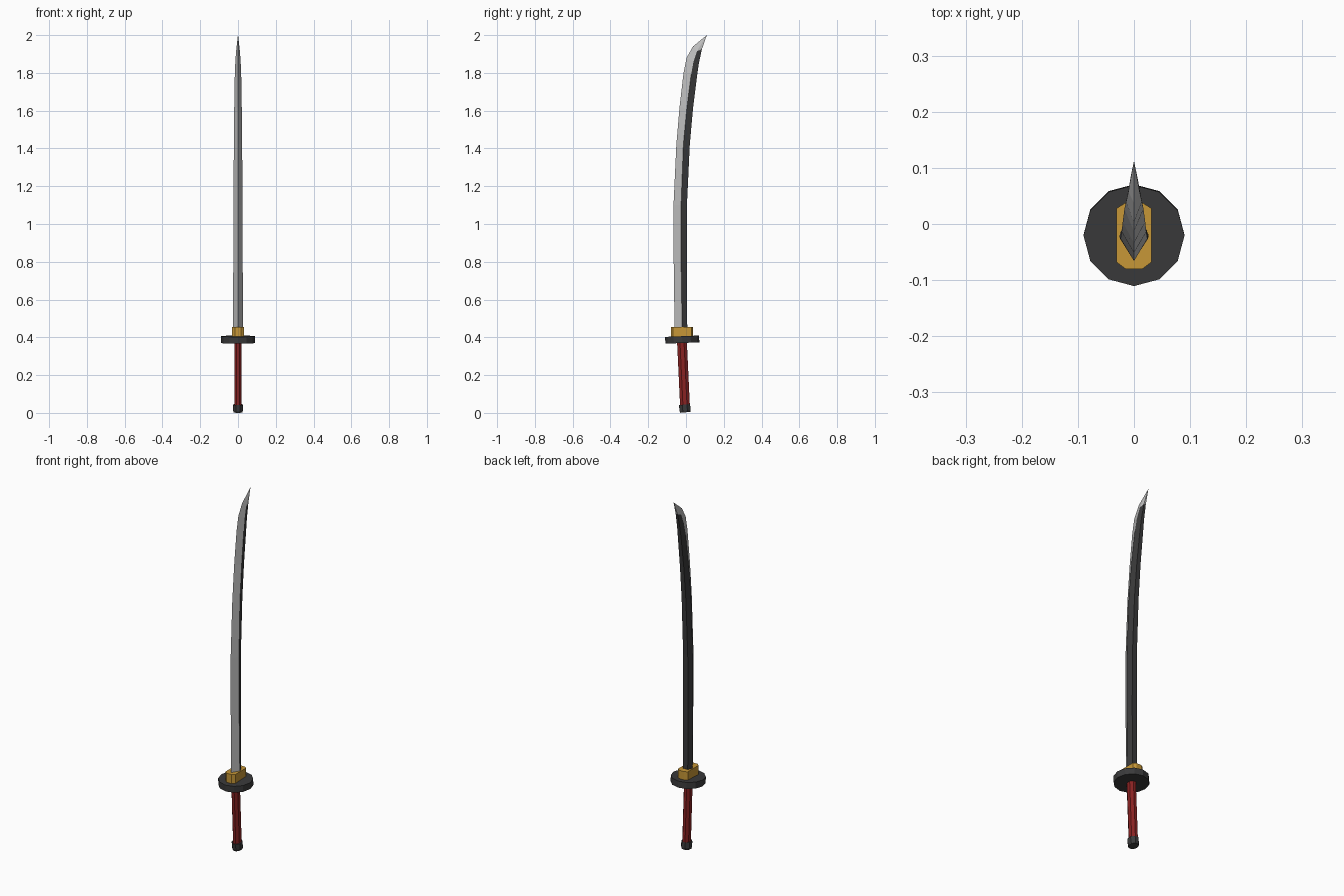
import bpy, math
from mathutils import Matrix, Vector

if "Cube" in bpy.data.objects:
    bpy.data.objects.remove(bpy.data.objects["Cube"])


def material(name, rgb):
    m = bpy.data.materials.new(name)
    m.diffuse_color = (*rgb, 1)
    m.use_nodes = True
    m.node_tree.nodes["Principled BSDF"].inputs["Base Color"].default_value = m.diffuse_color
    return m


STEEL = material("polished steel", (0.53, 0.53, 0.53))
DARK = material("dark iron", (0.042, 0.042, 0.043))
GOLD = material("brass gold", (0.57, 0.31, 0.038))
RED = material("red wrap", (0.25, 0.016, 0.016))


def loft(name, rings, mats, mat_rule=lambda ring, side: 0):
    """Skin closed rings of equal point count, with capped ends."""
    n = len(rings[0])
    verts = [p for r in rings for p in r]
    faces, ids = [list(range(n))[::-1]], [0]
    for i in range(len(rings) - 1):
        for k in range(n):
            j = (k + 1) % n
            faces.append([i * n + k, i * n + j, (i + 1) * n + j, (i + 1) * n + k])
            ids.append(mat_rule(i, k))
    faces.append([(len(rings) - 1) * n + k for k in range(n)])
    ids.append(0)
    me = bpy.data.meshes.new(name)
    me.from_pydata(verts, [], faces)
    for m in mats:
        me.materials.append(m)
    for p, i in zip(me.polygons, ids):
        p.material_index = i
    ob = bpy.data.objects.new(name, me)
    bpy.context.collection.objects.link(ob)
    return ob


def ngon(n, rx, ry, phase=0):
    return [(rx * math.cos(math.tau * (k + phase) / n),
             ry * math.sin(math.tau * (k + phase) / n)) for k in range(n)]


def tilted(outline, center, tilt, levels):
    """Stack scaled copies of an outline along an axis leaning about x."""
    rot = Matrix.Rotation(tilt, 3, 'X')
    return [[Vector(center) + rot @ Vector((x * s, y * s, h)) for x, y in outline]
            for h, s in levels]


# Blade stations: edge y, z / ridge y, z / spine y, z / half width
stations = [
    (-0.060, 0.42, -0.020, 0.42, 0.007, 0.42, 0.026),
    (-0.065, 0.80, -0.026, 0.80, 0.004, 0.80, 0.025),
    (-0.066, 1.10, -0.026, 1.10, 0.005, 1.10, 0.024),
    (-0.051, 1.42, -0.014, 1.42, 0.020, 1.42, 0.022),
    (-0.034, 1.62, 0.004, 1.61, 0.037, 1.61, 0.020),
    (-0.013, 1.80, 0.027, 1.79, 0.058, 1.78, 0.017),
    (0.003, 1.88, 0.040, 1.86, 0.068, 1.85, 0.014),
    (0.037, 1.94, 0.058, 1.915, 0.084, 1.925, 0.010),
    (0.110, 2.00, 0.1102, 2.00, 0.1104, 2.00, 0.0005),
]
rings = []
for ey, ez, ry, rz, sy, sz, w in stations:
    rings.append([(0, ey, ez), (w, ry, rz), (w * 0.6, sy, sz),
                  (-w * 0.6, sy, sz), (-w, ry, rz)])
# Dark back on the three rear strips, bright steel on edge and tip
loft("blade", rings, [STEEL, DARK],
     lambda i, k: 1 if k in (1, 2, 3) and i < len(stations) - 2 else 0)

# Chamfered brass collar at the base of the blade
half = [(0.015, -0.08), (0.031, -0.068), (0.031, 0.028), (0.015, 0.038)]
outline = half + [(-x, y) for x, y in reversed(half)]
loft("blade_collar", [[(x, y, z) for x, y in outline] for z in (0.395, 0.455)], [GOLD])

# Twelve sided guard, square to the leaning grip
loft("guard", tilted(ngon(12, 0.09, 0.09), (0, -0.02, 0.388), 0.04,
                     [(-0.018, 1), (0.018, 1)]), [DARK])

# Eight sided grip
loft("grip", tilted(ngon(8, 0.021, 0.028, 0.5), (0, -0.005, 0.03), 0.047,
                    [(0, 1), (0.35, 1)]), [RED])

# Pommel cap
loft("pommel", tilted(ngon(8, 0.027, 0.031, 0.5), (0, -0.006, 0.026), 0.11,
                      [(-0.023, 0.93), (-0.013, 1.03), (0.018, 1.03)]), [DARK])
